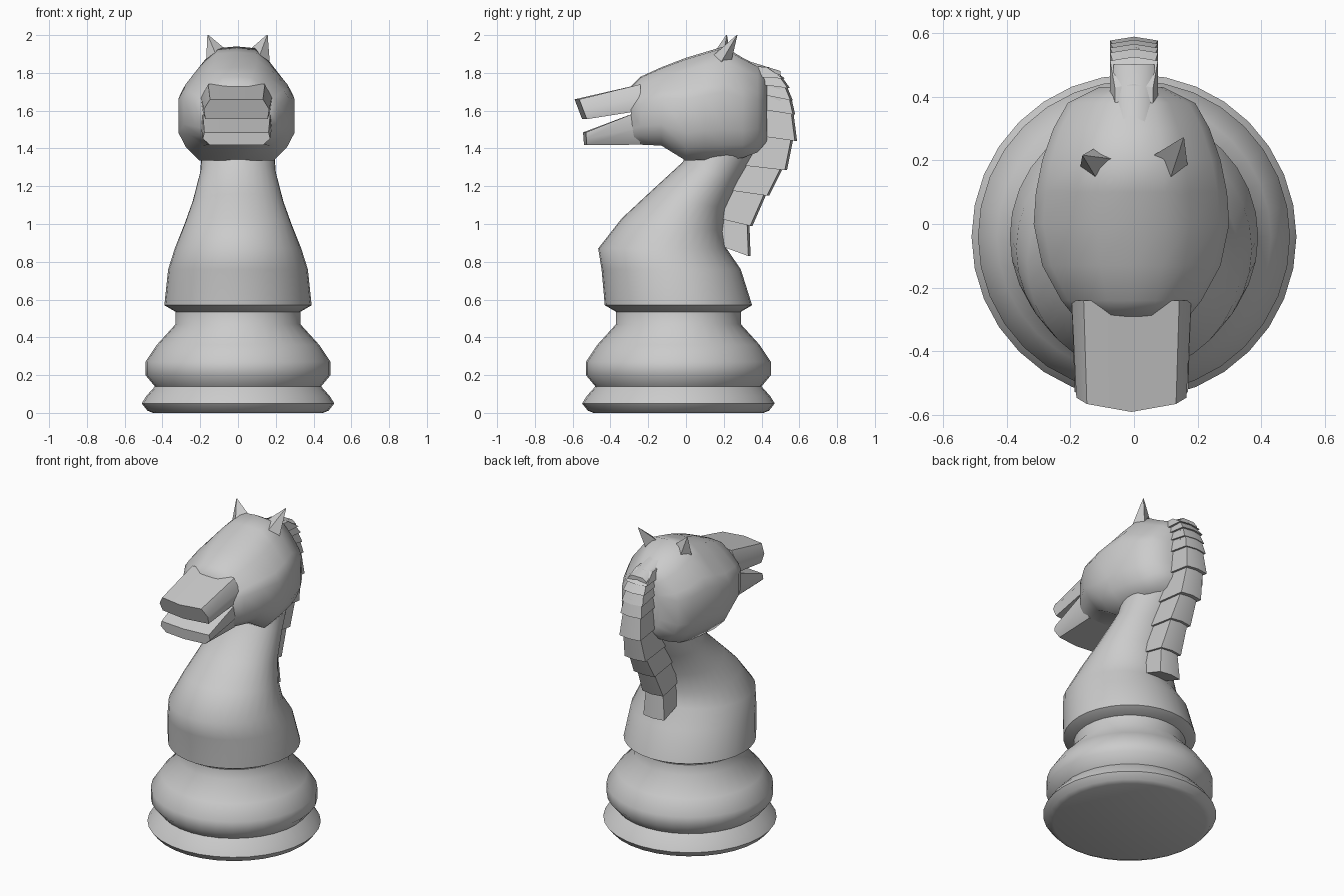
import bpy, bmesh, math

if "Cube" in bpy.data.objects:
    bpy.data.objects.remove(bpy.data.objects["Cube"])

ivory = bpy.data.materials.new("light_grey")
ivory.diffuse_color = (0.6, 0.6, 0.6, 1)
ivory.use_nodes = True
ivory.node_tree.nodes["Principled BSDF"].inputs["Base Color"].default_value = ivory.diffuse_color


def loft(name, rings, angle=50):
    """Skin a list of equal-length point rings and cap both ends."""
    bm = bmesh.new()
    vs = [[bm.verts.new(p) for p in r] for r in rings]
    n = len(vs[0])
    for a, b in zip(vs, vs[1:]):
        for i in range(n):
            j = (i + 1) % n
            bm.faces.new((a[i], a[j], b[j], b[i]))
    bm.faces.new(vs[0])
    bm.faces.new(vs[-1])
    bmesh.ops.recalc_face_normals(bm, faces=bm.faces)
    me = bpy.data.meshes.new(name)
    bm.to_mesh(me)
    bm.free()
    me.materials.append(ivory)
    ob = bpy.data.objects.new(name, me)
    bpy.context.collection.objects.link(ob)
    bpy.ops.object.select_all(action='DESELECT')
    ob.select_set(True)
    bpy.context.view_layer.objects.active = ob
    bpy.ops.object.shade_smooth_by_angle(angle=math.radians(angle))
    return ob


def oval(yf, zf, yb, zb, hw, n=32):
    """Tilted ellipse running from a front point to a back point."""
    pts = []
    for i in range(n):
        a = 2 * math.pi * i / n
        t = (1 - math.cos(a)) / 2
        pts.append((hw * math.sin(a), yf + (yb - yf) * t, zf + (zb - zf) * t))
    return pts


# turned base
CY = -0.04
base_profile = [(.45, 0), (.48, .012), (.51, .05), (.485, .09), (.44, .14), (.49, .2),
                (.49, .27), (.43, .36), (.33, .47), (.33, .56)]
loft("base", [oval(CY - r, z, CY + r, z, r) for r, z in base_profile])

# chest and neck, leaning back then up into the head
neck = [(-.37, .535, .29, .535, .33), (-.43, .57, .35, .57, .39),
        (-.447, .76, .29, .76, .37), (-.465, .87, .215, .87, .335),
        (-.34, 1.03, .20, .96, .285), (-.2, 1.16, .215, 1.08, .24),
        (-.015, 1.33, .28, 1.22, .2), (.02, 1.45, .36, 1.36, .19),
        (.05, 1.6, .42, 1.52, .18)]
loft("neck", [oval(*r) for r in neck])

# head: one half cross-section, scaled along y
half = [(0, 1), (.35, .985), (.6, .88), (.9, .7), (1, .6), (1, .27), (.87, .13), (.64, 0), (0, 0)]
section = half + [(-x, z) for x, z in half[-2:0:-1]]
head = [(-.29, 1.42, 1.73, .18), (-.24, 1.42, 1.78, .22), (-.13, 1.415, 1.83, .28),
        (0, 1.335, 1.88, .307), (.1, 1.34, 1.91, .30), (.2, 1.34, 1.94, .28),
        (.3, 1.35, 1.88, .245), (.38, 1.38, 1.84, .2), (.43, 1.44, 1.79, .1)]
loft("head", [[(x * w - .008, y, zb + z * (zt - zb)) for x, z in section]
              for y, zb, zt, w in head])


def lip(name, back, front):
    """Muzzle half; each end is (y_top, z_top, w_top, y_bottom, z_bottom, w_bottom, bow)."""
    rings = []
    for yt, zt, wt, yb, zb, wb, bow in (back, front):
        ym, zm, wm = (yt + yb) / 2, (zt + zb) / 2, max(wt, wb) + .008
        rings.append([(x - .008, y, z) for x, y, z in (
            (-wt, yt + bow, zt), (0, yt, zt), (wt, yt + bow, zt), (wm, ym + bow, zm),
            (wb, yb + bow, zb), (0, yb, zb), (-wb, yb + bow, zb), (-wm, ym + bow, zm))])
    loft(name, rings, 40)


lip("upper_muzzle", (-.24, 1.74, .15, -.24, 1.60, .18, 0),
    (-.59, 1.66, .14, -.55, 1.555, .165, .025))
lip("lower_jaw", (-.24, 1.60, .18, -.24, 1.42, .15, 0),
    (-.545, 1.485, .17, -.54, 1.418, .14, .015))

# ears
for name, s, tip in (("left_ear", -1, (-.16, .215, 2)), ("right_ear", 1, (.155, .27, 2))):
    foot = [(s * .035, .2, 1.9), (s * .11, .13, 1.88), (s * .17, .17, 1.83), (s * .12, .24, 1.86)]
    top = [tuple(t + (f - c) * .04 for t, f, c in zip(tip, p, (s * .11, .185, 1.87))) for p in foot]
    loft(name, [foot, top], 30)

# crest between the ears and the mane
loft("crest", [[(-w, y, 1.6), (-w, y, z - .02), (-w * .6, y, z), (w * .6, y, z), (w, y, z - .02), (w, y, 1.6)]
               for y, z, w in ((.2, 1.935, .04), (.3, 1.872, .055), (.5, 1.81, .065))])

# mane: overlapping wedges, each flaring to a lip; (upper outer, lower outer, lower inner, upper inner)
mane = [((.44, 1.83), (.525, 1.77), (.36, 1.78), (.3, 1.84)),
        ((.50, 1.79), (.55, 1.72), (.38, 1.74), (.36, 1.78)),
        ((.53, 1.74), (.565, 1.655), (.38, 1.69), (.38, 1.74)),
        ((.555, 1.68), (.578, 1.58), (.38, 1.61), (.38, 1.69)),
        ((.565, 1.62), (.588, 1.44), (.36, 1.47), (.36, 1.62)),
        ((.57, 1.46), (.535, 1.285), (.3, 1.31), (.33, 1.48)),
        ((.52, 1.31), (.44, 1.15), (.22, 1.18), (.28, 1.33)),
        ((.435, 1.18), (.352, .99), (.17, 1.03), (.2, 1.2)),
        ((.335, 1.02), (.342, .83), (.18, .885), (.17, 1.04))]
for i, (uo, lo, li, ui) in enumerate(mane):
    ends = []
    for (yo, zo), (yi, zi), w in ((uo, ui, .06), (lo, li, .075)):
        ends.append([(-w, yi, zi), (w, yi, zi), (w, yo - .012, zo), (0, yo, zo), (-w, yo - .012, zo)])
    loft(f"mane_lock_{i + 1}", ends, 30)
